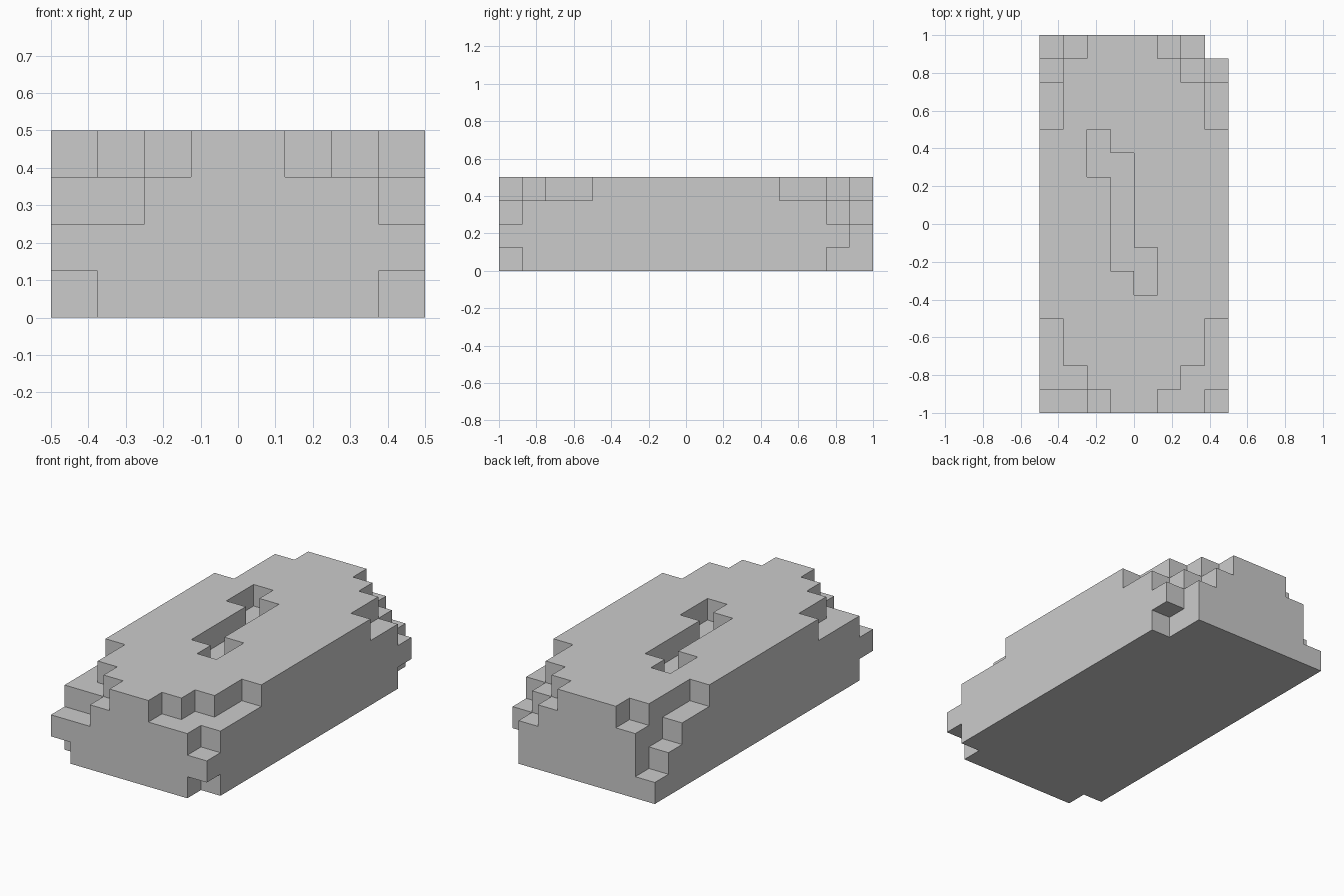
import bpy, bmesh
from mathutils import Vector

if "Cube" in bpy.data.objects:
    bpy.data.objects.remove(bpy.data.objects["Cube"])

U = 0.125                 # edge of one block
NX, NY, NZ = 8, 16, 4     # blocks along each axis

solid = {(i, j, k) for i in range(NX) for j in range(NY) for k in range(NZ)}


def carve(xs, ys, zs):
    """Remove a box of blocks; each range is (first, last) inclusive."""
    for i in range(xs[0], xs[1] + 1):
        for j in range(ys[0], ys[1] + 1):
            for k in range(zs[0], zs[1] + 1):
                solid.discard((i, j, k))


# Stepped top edge, the same on both sides at the front
for side in (0, 1):
    for width, y0, y1 in ((3, 0, 0), (2, 1, 1), (1, 2, 3)):
        carve((NX - width, NX - 1) if side else (0, width - 1), (y0, y1), (3, 3))
    corner = (7, 7) if side else (0, 0)
    carve(corner, (0, 0), (0, 0))     # lower front corner
    carve(corner, (0, 0), (2, 2))     # upper front corner
carve((1, 1), (0, 0), (2, 2))

# Back right corner
carve((5, 7), (15, 15), (3, 3))
carve((6, 7), (14, 14), (3, 3))
carve((7, 7), (12, 13), (3, 3))
carve((6, 7), (15, 15), (2, 2))
carve((7, 7), (14, 14), (2, 2))
carve((7, 7), (14, 14), (0, 0))
carve((7, 7), (15, 15), (0, 3))

# Back left corner staircase
carve((0, 1), (15, 15), (3, 3))
carve((0, 0), (12, 14), (3, 3))
carve((0, 0), (14, 14), (2, 2))
carve((0, 0), (15, 15), (1, 2))

# Crooked groove in the top
carve((2, 2), (10, 11), (3, 3))
carve((3, 3), (6, 10), (3, 3))
carve((4, 4), (5, 6), (3, 3))

# Skin the exposed sides of the blocks
bm = bmesh.new()
verts = {}


def vert(p):
    if p not in verts:
        verts[p] = bm.verts.new(((p[0] - NX / 2) * U, (p[1] - NY / 2) * U, p[2] * U))
    return verts[p]


for cell in sorted(solid):
    for axis in range(3):
        b, c = (axis + 1) % 3, (axis + 2) % 3
        for step in (0, 1):
            near = list(cell)
            near[axis] += 1 if step else -1
            if tuple(near) in solid:
                continue
            loop = []
            for db, dc in ((0, 0), (1, 0), (1, 1), (0, 1)):
                p = list(cell)
                p[axis] += step
                p[b] += db
                p[c] += dc
                loop.append(vert(tuple(p)))
            bm.faces.new(loop if step else loop[::-1])

mesh = bpy.data.meshes.new("stone_block")
bm.to_mesh(mesh)
bm.free()
block = bpy.data.objects.new("stone_block", mesh)
bpy.context.collection.objects.link(block)
